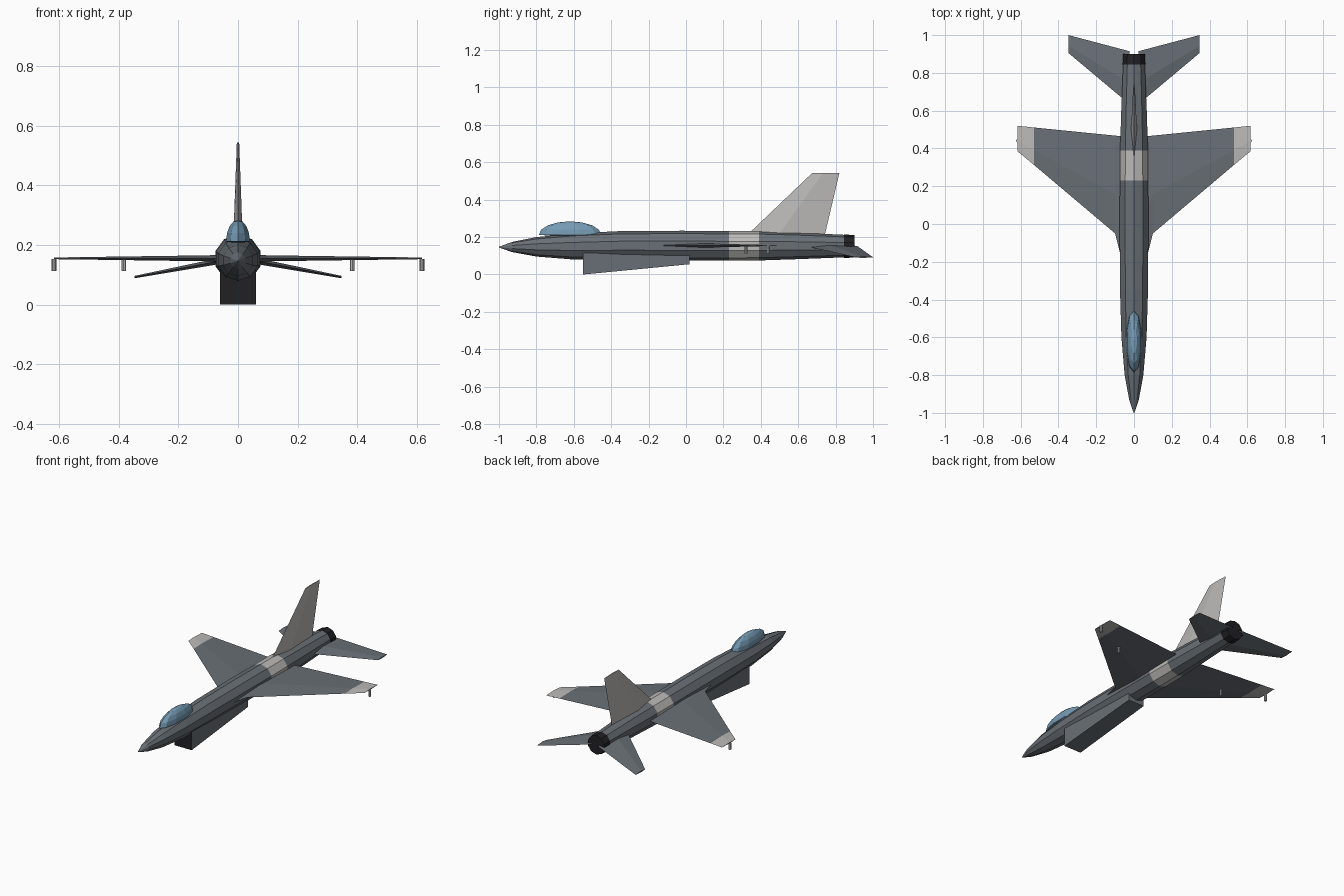
import bpy, bmesh, math
from mathutils import Vector

if "Cube" in bpy.data.objects:
    bpy.data.objects.remove(bpy.data.objects["Cube"])


def material(name, rgb):
    m = bpy.data.materials.new(name)
    m.diffuse_color = (*rgb, 1)
    m.use_nodes = True
    m.node_tree.nodes["Principled BSDF"].inputs["Base Color"].default_value = m.diffuse_color
    return m


GREY = material("slate_grey", (0.14, 0.16, 0.18))
LIGHT = material("light_grey", (0.50, 0.49, 0.48))
DARK = material("near_black", (0.015, 0.015, 0.018))
GLASS = material("blue_glass", (0.18, 0.33, 0.46))


def loft(name, rings, mats, mat_of=lambda i: 0, caps=(0, 0)):
    """Skin a list of rings; mat_of(i) gives the material slot of span i."""
    bm = bmesh.new()
    loops = [[bm.verts.new(p) for p in ring] for ring in rings]
    n = len(loops[0])
    for i, (a, b) in enumerate(zip(loops, loops[1:])):
        for k in range(n):
            j = (k + 1) % n
            bm.faces.new((a[k], a[j], b[j], b[k])).material_index = mat_of(i)
    bm.faces.new(loops[0]).material_index = caps[0]
    bm.faces.new(loops[-1]).material_index = caps[1]
    bmesh.ops.recalc_face_normals(bm, faces=bm.faces)
    me = bpy.data.meshes.new(name)
    bm.to_mesh(me)
    bm.free()
    for m in mats:
        me.materials.append(m)
    ob = bpy.data.objects.new(name, me)
    bpy.context.collection.objects.link(ob)
    return ob


def ring(y, r, z, n=10):
    """Ten-sided ring across the body, one corner on top."""
    return [(r * math.sin(2 * math.pi * k / n), y, z + r * math.cos(2 * math.pi * k / n))
            for k in range(n)]


def foil(lead, trail, up, t):
    """Four-point thin section with the ridge at 40% chord; t is half thickness."""
    lead, trail, up = Vector(lead), Vector(trail), Vector(up)
    ridge = lead.lerp(trail, 0.4)
    return [lead, ridge + up * t, trail, ridge - up * t]


def mirror_x(ob):
    ob.modifiers.new("mirror", 'MIRROR').use_axis[0] = True


# fuselage with light recognition band
stations = [(-1.0, 0.002, 0.146), (-0.93, 0.027, 0.147), (-0.80, 0.052, 0.148),
            (-0.60, 0.070, 0.150), (-0.35, 0.078, 0.154), (-0.02, 0.080, 0.154),
            (0.23, 0.079, 0.153), (0.39, 0.078, 0.153), (0.60, 0.071, 0.153),
            (0.85, 0.060, 0.152)]
loft("fuselage", [ring(*s) for s in stations], [GREY, LIGHT], lambda i: int(i == 6))

# exhaust nozzle
loft("exhaust_nozzle", [ring(0.845, 0.063, 0.151), ring(0.90, 0.060, 0.151)], [DARK])

# canopy: upper half of an ellipsoid with a flat base
bm = bmesh.new()
bmesh.ops.create_uvsphere(bm, u_segments=10, v_segments=8, radius=1)
for v in bm.verts:
    x, y, z = v.co
    v.co = (0.042 * x, -0.62 + 0.167 * y, 0.212 + (0.072 if z > 0 else 0.004) * z)
me = bpy.data.meshes.new("canopy")
bm.to_mesh(me)
bm.free()
me.materials.append(GLASS)
bpy.context.collection.objects.link(bpy.data.objects.new("canopy", me))


# chin air intake, dark at its mouth
def box_ring(y, w, z0, z1):
    return [(-w, y, z0), (w, y, z0), (w, y, z1), (-w, y, z1)]


loft("air_intake", [box_ring(-0.55, 0.06, 0.0, 0.115), box_ring(0.02, 0.055, 0.055, 0.115)],
     [GREY, DARK], caps=(1, 0))

# main wings: root strake, break, light tip
UP = (0, 0, 1)
wing = loft("wing", [foil((x, a, 0.155), (x, b, 0.155), UP, t) for x, a, b, t in
                     [(0.03, -0.30, 0.462, 0.012), (0.075, -0.15, 0.465, 0.011),
                      (0.10, -0.05, 0.468, 0.010), (0.53, 0.313, 0.511, 0.004),
                      (0.617, 0.385, 0.52, 0.003)]],
            [GREY, LIGHT], lambda i: int(i == 3), caps=(0, 1))
mirror_x(wing)

# drooped tailplanes
tail = loft("tailplane", [foil((0.025, 0.635, 0.153), (0.025, 0.915, 0.153), UP, 0.011),
                          foil((0.347, 0.905, 0.092), (0.347, 1.0, 0.092), UP, 0.004)], [GREY])
mirror_x(tail)

# tail fin
loft("tail_fin", [foil((0, 0.30, 0.185), (0, 0.736, 0.185), (1, 0, 0), 0.017),
                  foil((0, 0.675, 0.543), (0, 0.82, 0.543), (1, 0, 0), 0.004)], [LIGHT])

# small under-wing pegs
for name, x, y in [("inner_pylon", 0.383, 0.32), ("tip_pylon", 0.617, 0.44)]:
    rings = [[(x + 0.008 * math.cos(k * math.pi / 4), y + 0.008 * math.sin(k * math.pi / 4), z)
              for k in range(8)] for z in (0.113, 0.153)]
    mirror_x(loft(name, rings, [LIGHT]))
